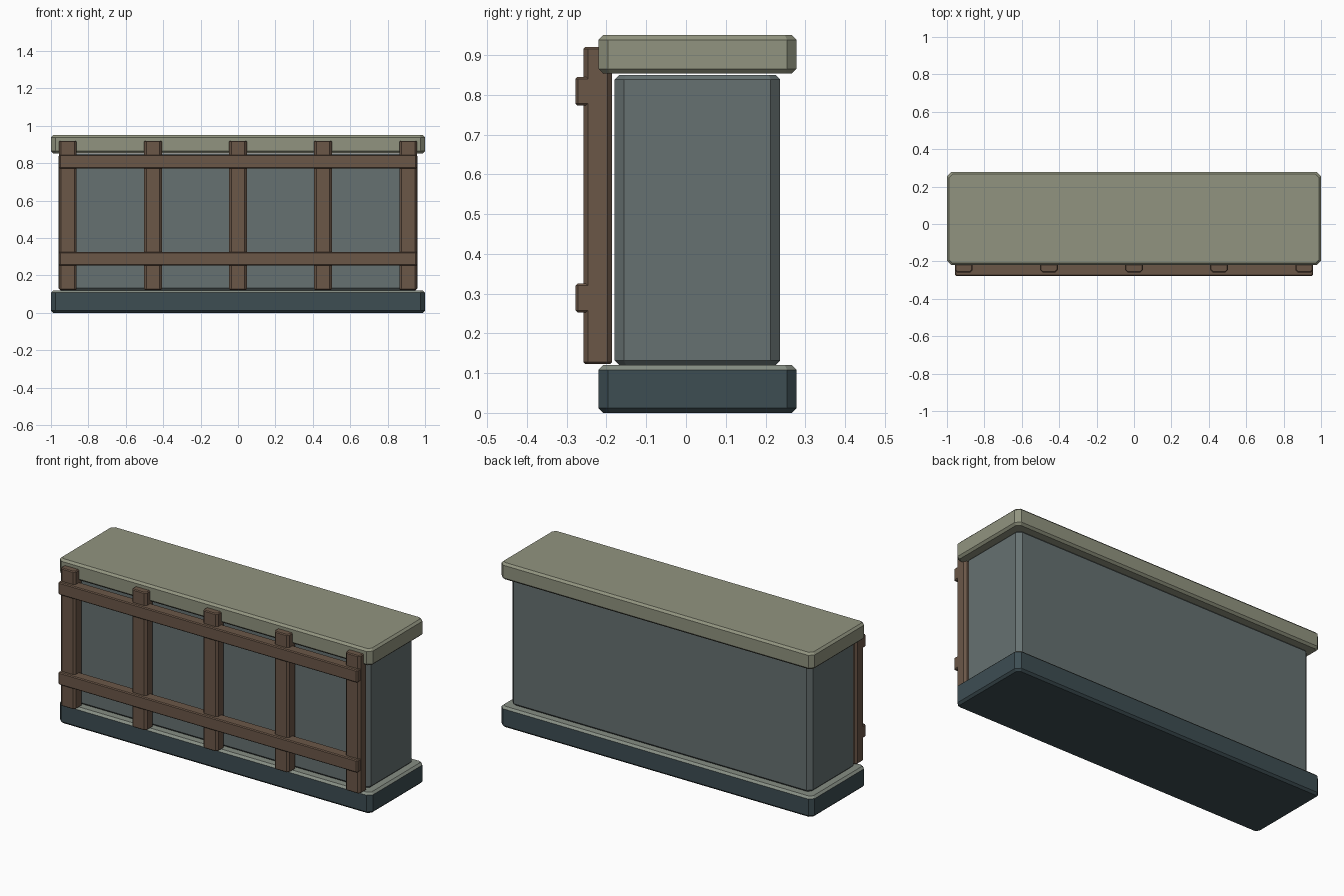
import bpy, bmesh

if "Cube" in bpy.data.objects:
    bpy.data.objects.remove(bpy.data.objects["Cube"])


def material(name, rgb):
    m = bpy.data.materials.new(name)
    m.diffuse_color = (*rgb, 1)
    m.use_nodes = True
    m.node_tree.nodes["Principled BSDF"].inputs["Base Color"].default_value = m.diffuse_color
    return m


BASE = material("dark_slate", (0.047, 0.075, 0.086))
LEDGE = material("pale_ledge", (0.24, 0.27, 0.23))
WALL = material("slate", (0.133, 0.165, 0.165))
STONE = material("pale_stone", (0.285, 0.296, 0.214))
WOOD = material("wood", (0.147, 0.095, 0.064))


def block(name, x, y, z, corner, edge, mat, top_mat=None):
    """Box with chamfered upright corners (corner) and top/bottom rims (edge)."""
    cx, cy = sum(x) / 2, sum(y) / 2
    hx, hy = (x[1] - x[0]) / 2, (y[1] - y[0]) / 2
    bm = bmesh.new()

    def ring(height, inset):
        a, b = hx - inset, hy - inset
        c = corner - inset * 0.586
        pts = [(a, -b + c), (a, b - c), (a - c, b), (-a + c, b),
               (-a, b - c), (-a, -b + c), (-a + c, -b), (a - c, -b)]
        return [bm.verts.new((cx + px, cy + py, height)) for px, py in pts]

    rings = [ring(z[0], edge), ring(z[0] + edge, 0),
             ring(z[1] - edge, 0), ring(z[1], edge)]
    bm.faces.new(rings[0][::-1])
    for level, (lo, hi) in enumerate(zip(rings, rings[1:])):
        for i in range(8):
            j = (i + 1) % 8
            f = bm.faces.new((lo[i], lo[j], hi[j], hi[i]))
            f.material_index = int(top_mat is not None and level == 2)
    cap = bm.faces.new(rings[3])
    cap.material_index = int(top_mat is not None)
    mesh = bpy.data.meshes.new(name)
    bm.to_mesh(mesh)
    bm.free()
    mesh.materials.append(mat)
    if top_mat:
        mesh.materials.append(top_mat)
    obj = bpy.data.objects.new(name, mesh)
    bpy.context.collection.objects.link(obj)
    return obj


# Plinth, wall body and top slab
block("base", (-1, 1), (-0.22, 0.278), (0, 0.12), 0.024, 0.012, BASE, LEDGE)
block("body", (-0.96, 0.96), (-0.18, 0.237), (0.12, 0.85), 0.024, 0.012, WALL)
block("top_slab", (-1, 1), (-0.22, 0.278), (0.853, 0.95), 0.024, 0.012, STONE)

# Upright wooden posts on the front
for i in range(5):
    px = (i - 2) * 0.455
    block(f"post_{i + 1}", (px - 0.0475, px + 0.0475), (-0.258, -0.186),
          (0.123, 0.92), 0.012, 0.005, WOOD)

# Horizontal rails across the posts
for name, z in (("lower_rail", (0.253, 0.325)), ("upper_rail", (0.773, 0.845))):
    block(name, (-0.957, 0.957), (-0.278, -0.215), z, 0.007, 0.005, WOOD)
